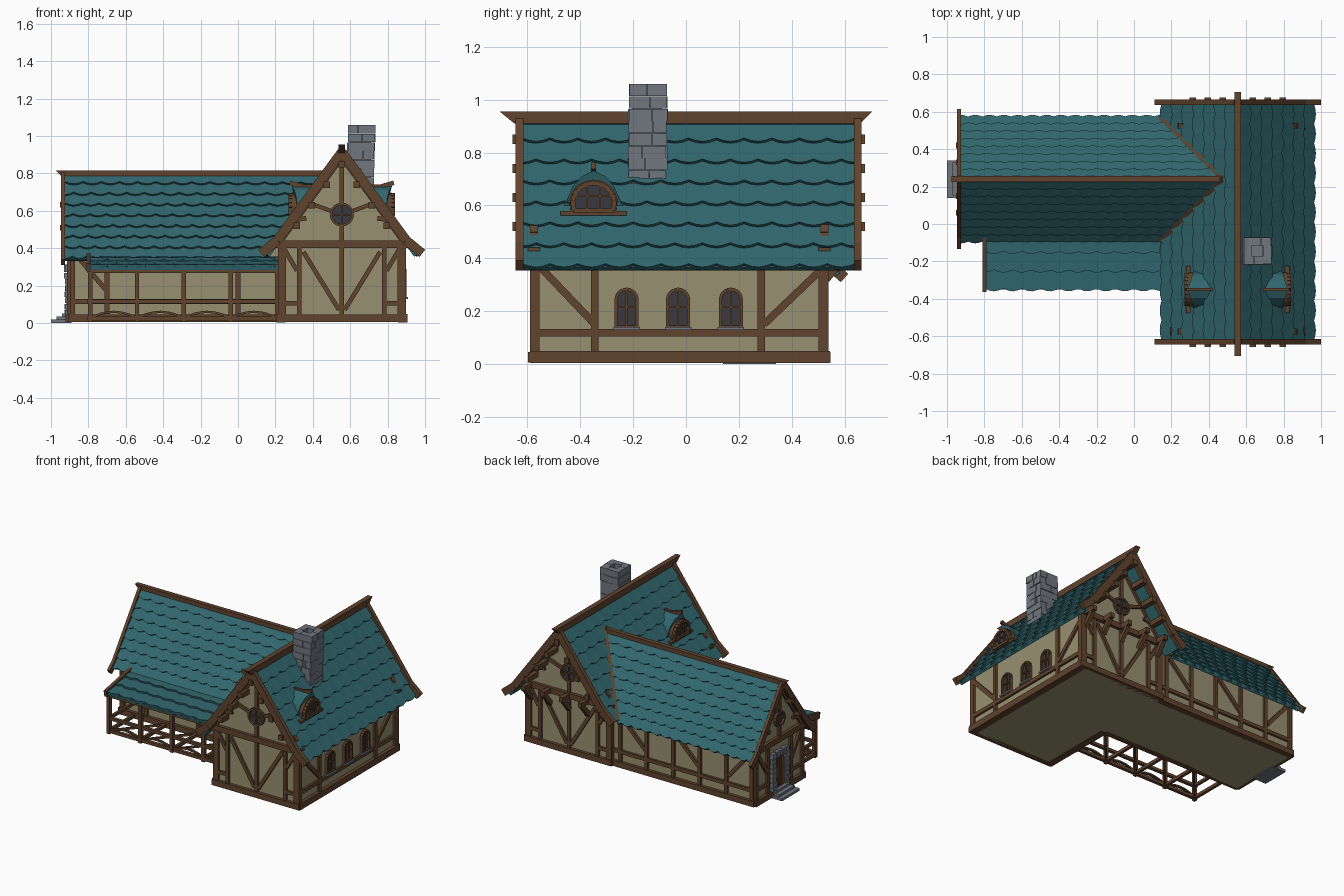
import bpy, bmesh, math, random
from mathutils import Vector as V, Matrix

if "Cube" in bpy.data.objects:
    bpy.data.objects.remove(bpy.data.objects["Cube"])

random.seed(4)
COL = {"wood": (.115, .056, .026), "tile": (.03, .135, .155), "cream": (.31, .28, .165),
       "stone": (.165, .18, .21), "glass": (.042, .04, .048)}
MATS = {}
for k, c in COL.items():
    MATS[k] = bpy.data.materials.new(k)
    MATS[k].diffuse_color = (*c, 1)
G = {}


def grp(name, mat):
    return G.setdefault((name, mat), bmesh.new())


def beam(g, a, b, w, h, up=(0, 0, 1)):
    """Box from a to b; h is its size along 'up', w across."""
    a, b, up = V(a), V(b), V(up)
    x = (b - a).normalized()
    if abs(x.dot(up)) > .98:
        up = V((0, 1, 0))
    y = up.cross(x).normalized()
    z = x.cross(y)
    m = Matrix((x * (b - a).length, y * w, z * h)).transposed().to_4x4()
    bmesh.ops.create_cube(g, size=1, matrix=Matrix.Translation((a + b) / 2) @ m)


def box(g, lo, hi):
    s = V(hi) - V(lo)
    bmesh.ops.create_cube(g, size=1, matrix=Matrix.Translation((V(lo) + V(hi)) / 2) @ Matrix.Diagonal((*s, 1)))


def prism(g, pts, vec):
    a = [g.verts.new(V(p)) for p in pts]
    b = [g.verts.new(V(p) + V(vec)) for p in pts]
    g.faces.new(a)
    g.faces.new(b[::-1])
    for i in range(len(a)):
        j = (i + 1) % len(a)
        g.faces.new((a[i], b[i], b[j], a[j]))


def timbers(g, place, nrm, segs, w=.03, d=.03):
    for u, v, s, t in segs:
        beam(g, place(u, v), place(s, t), w, d, nrm)


def chain(g, place, nrm, pts, w, d, closed=False):
    ends = pts[1:] + (pts[:1] if closed else [])
    timbers(g, place, nrm, [(*p, *q) for p, q in zip(pts, ends)], w, d)


def arc(u, v, r, a0, a1, n):
    return [(u + r * math.cos(math.radians(a0 + (a1 - a0) * i / n)),
             v + r * math.sin(math.radians(a0 + (a1 - a0) * i / n))) for i in range(n + 1)]


def pane(name, place, nrm, pts, mull, w=.013):
    """Glass pane with a frame and glazing bars."""
    n = V(nrm)
    prism(grp(name + "_glass", "glass"), [V(place(*p)) + n * .006 for p in pts], -n * .02)
    f = grp(name + "_frames", "wood")
    chain(f, place, nrm, pts, w, .04, True)
    timbers(f, place, nrm, mull, .008, .03)


def round_window(place, nrm, u, v, r):
    pane("round_window", place, nrm, arc(u, v, r, 0, 337.5, 15), [(u - r, v, u + r, v), (u, v - r, u, v + r)])


def slope(name, o, along, down, L, S, rows, tile, cut=0):
    """Roof slope of overlapping courses with scalloped lower edges."""
    g, o, al, dn = grp(name + "_tiles", "tile"), V(o), V(along).normalized(), V(down).normalized()
    n = al.cross(dn)
    if n.z < 0:
        n = -n
    N = round(L / tile) * 4
    for r in range(rows):
        cols = []
        for i in range(N + 1):
            t = i / N
            wave = .016 * abs(math.sin(math.pi * (t * L / tile + r % 2 * .5)))
            d0, d1 = r * S / rows, (r + 1) * S / rows - .008 + wave
            p0, p1 = [o + al * t * (L - cut * d) + dn * d for d in (d0, d1)]
            cols.append([g.verts.new(p) for p in (p0, p1 + n * .014, p1 - n * .008)])
        for a, b in zip(cols, cols[1:]):
            for k in (0, 1):
                f = g.faces.new((a[k], a[k + 1], b[k + 1], b[k]))
                f.normal_update()
                if f.normal.dot(n + dn) < 0:
                    f.normal_flip()
    prism(grp(name + "_deck", "tile"), [o, o + al * L, o + al * (L - cut * S) + dn * S, o + dn * S], -n * .018)


wood = grp("wall_timbers", "wood")
trim = grp("roof_trim", "wood")

# plastered walls
CX, CY = .555, .24
prism(grp("main_walls", "cream"), [(.23, -.575, .005), (.88, -.575, .005), (.88, -.575, .43), (CX, -.575, .89), (.23, -.575, .43)], (0, 1.1, 0))
prism(grp("wing_walls", "cream"), [(-.9, -.03, .005), (-.9, .51, .005), (-.9, .51, .4), (-.9, CY, .77), (-.9, -.03, .4)], (1.14, 0, 0))

# roof slopes
for s in (-1, 1):
    slope("main_roof", (CX, -.62, .92), (0, 1, 0), (s * .405, 0, -.56), 1.26, .685, 7, .105)
    slope("wing_roof", (-.925, CY, .80), (1, 0, 0), (0, s * .33, -.46), 1.395, .562, 8, .1, .583)
    beam(trim, (.145, CY + s * .325, .355), (.475, CY, .81), .022, .03)       # valley boards
slope("porch_roof", (-.8, -.05, .357), (1, 0, 0), (0, -.29, -.055), 1.02, .305, 3, .1)

# ridge beams with raked ends
prism(trim, [(CX - .018, -.65, .91), (CX - .018, .66, .91), (CX - .018, .705, .955), (CX - .018, -.705, .955)], (.036, 0, 0))
prism(trim, [(-.945, CY - .016, .785), (.48, CY - .016, .785), (.48, CY - .016, .815), (-.975, CY - .016, .815)], (0, .032, 0))

# barge boards and purlin ends
for s in (-1, 1):
    for y, e in ((-.63, -1), (.65, 1)):
        P = lambda u, v: (CX + s * u, y, v)
        chain(trim, P, (0, 1, 0), [(0, .915), (.345, .442), (.43, .372)], .05, .03)
        for dx in (.0, .08, .16, .24):
            z = .85 - 1.375 * dx
            beam(trim, P(dx, z)[:1] + (e * .56, z), (CX + s * dx, y + e * .027, z), .035, .035)
    Q = lambda u, v: (-.935, CY + s * u, v)
    chain(trim, Q, (1, 0, 0), [(0, .795), (.3, .378), (.36, .325)], .042, .022)
    for dy in (.09, .18):
        beam(trim, (-.86, CY + s * dy, .755 - 1.36 * dy), (-.953, CY + s * dy, .755 - 1.36 * dy), .03, .03)
beam(trim, (-.8, -.36, .297), (-.8, -.06, .355), .022, .045)

# main gables, front and back
half = [(.33, .03, .33, .42), (.31, .04, .31, .42), (.228, .03, .228, .42), (.228, .105, .33, .105), (.205, .38, .015, .07), (.24, .28, .31, .4)]
for y, e in ((-.575, -1), (.525, 1)):
    nrm = (0, 1, 0)
    P = lambda u, v: (CX + u, y, v)
    timbers(wood, P, nrm, [(-.345, .025, .345, .025), (-.36, .42, .36, .42)], .04, .045)
    timbers(wood, P, nrm, [(0, .03, 0, .53), (0, .64, 0, .87)], .025)
    for s in (-1, 1):
        timbers(wood, P, nrm, [(s * a, b, s * c, d) for a, b, c, d in half], .024)
        chain(wood, P, nrm, [(s * u, v) for u, v in arc(.19, .425, .135, 0, 90, 6)], .025, .03)
        timbers(wood, P, nrm, [(s * .06, .6, s * .17, .64), (0, .88, s * .34, .415)], .022)
    round_window(P, (0, e, 0), 0, .58, .058)
for i in range(5):      # brackets under the back gable
    x = CX - .3 + i * .15
    beam(wood, (x, .52, .42), (x, .625, .42), .03, .035)
    beam(wood, (x, .53, .32), (x, .60, .405), .028, .03)

# long side walls of the main block
for x, e in ((.88, 1), (.23, -1)):
    P = lambda u, v: (x, u, v)
    nrm = (e, 0, 0)
    ys = (-.568, -.345, .285, .515) if e > 0 else (-.568, -.345, -.06)
    timbers(wood, P, nrm, [(-.59, .026, ys[-1] + .03, .026)], .045, .05)
    timbers(wood, P, nrm, [(y, .03, y, .41) for y in ys] + [(-.57, .118, ys[-1], .118), (-.56, .375, -.35, .155)], .028)
P = lambda u, v: (.88, u, v)
timbers(wood, P, (1, 0, 0), [(.295, .15, .515, .36)], .028)
for y in (-.225, -.03, .17):        # arched windows
    pts = [(y - .04, .14)] + [(y + .04, .14)] + arc(y, .243, .04, 0, 180, 8)
    pane("side_window", P, (1, 0, 0), pts, [(y, .14, y, .28), (y, .215, y, .28), (y - .04, .215, y + .04, .215)], .012)
    box(grp("window_sills", "stone"), (.875, y - .05, .128), (.91, y + .05, .139))

# wing walls
for y, xs in ((.51, (-.885, -.68, -.47, -.26, -.05, .16)), (-.03, (-.885, -.7, -.29, .0))):
    P = lambda u, v: (u, y, v)
    timbers(wood, P, (0, 1, 0), [(-.91, .025, .22, .025)], .04, .045)
    timbers(wood, P, (0, 1, 0), [(x, .03, x, .39) for x in xs] + [(-.89, .115, .22, .115), (-.87, .37, -.7, .17)], .026)
timbers(wood, lambda u, v: (u, .51, v), (0, 1, 0), [(-.05, .17, .15, .37), (-.47, .17, -.27, .37)], .026)
P = lambda u, v: (-.9, u, v)
timbers(wood, P, (1, 0, 0), [(-.04, .39, .52, .39), (-.04, .025, .52, .025)], .04, .045)
for s in (-1, 1):
    timbers(wood, P, (1, 0, 0), [(CY + s * a, b, CY + s * c, d) for a, b, c, d in
            ((.26, .03, .26, .4), (.13, .03, .13, .39), (.13, .115, .26, .115), (.25, .37, .14, .2), (0, .76, .27, .39))], .026)
    chain(wood, P, (1, 0, 0), [(CY + s * u, v) for u, v in arc(.15, .39, .09, 0, 90, 5)], .02, .03)
timbers(wood, P, (1, 0, 0), [(CY, .4, CY, .48), (CY, .58, CY, .76)], .024)
round_window(P, (-1, 0, 0), CY, .53, .05)

# doorway with stone surround and steps
stone = grp("door_stones", "stone")
box(grp("door", "wood"), (-.912, .185, .04), (-.89, .295, .27))
for y in (.215, .24, .265):
    box(grp("door_planks", "wood"), (-.916, y - .01, .045), (-.9, y + .01, .265))
for s in (-1, 1):
    for k in range(7):
        r = random.uniform(0, .008)
        box(stone, (-.922 - r, CY + s * .072 - .018 - r, .04 + k * .033), (-.89, CY + s * .072 + .018 + r, .07 + k * .033))
for k in range(5):
    box(stone, (-.925 - k % 2 * .006, .15 + k * .037, .272), (-.89, .184 + k * .037, .308 + k % 2 * .006))
for k in range(3):
    box(grp("door_steps", "stone"), (-1 + k * .03, .14 + k * .012, 0), (-.89, .34 - k * .012, .018 + k * .016))

# porch frame
porch = grp("porch_frame", "wood")
xs = [-.79 + .25 * i for i in range(5)]
for x in xs:
    box(porch, (x - .012, -.342, .005), (x + .012, -.318, .29))
    for z in (.025, .285):
        beam(porch, (x, -.33, z), (x, -.03, z + (z > .1) * .035), .02, .022)
beam(porch, (xs[0], -.33, .115), (xs[0], -.03, .115), .018, .02)
for z, h in ((.025, .022), (.115, .02), (.283, .03)):
    beam(porch, (-.805, -.33, z), (.23, -.33, z), .022, h)
P = lambda u, v: (u, -.33, v)
for a, b in zip(xs, xs[1:]):
    chain(porch, P, (0, 1, 0), [(a + (b - a) * t / 6, .03 + .03 * math.sin(math.pi * t / 6)) for t in range(7)], .012, .016)
    beam(porch, (a, -.33, .025), (b, -.04, .025), .014, .014)

# dormers on both slopes of the main roof
bell = [(.16, .0), (.125, .018), (.1, .06), (.08, .11), (.045, .15), (0, .172)]
for s in (-1, 1):
    D = lambda x, u, v: (CX + s * x, -.35 + u, .56 + v)
    prof = [(-u, v) for u, v in bell] + [(u, v) for u, v in bell[-2::-1]]
    prism(grp("dormer_roofs", "tile"), [D(.268 - .05 * abs(u) / .16, u, v) for u, v in prof], (-s * .16, 0, 0))
    P = lambda u, v: D(.265, u, v)
    pts = [(-.075, .02), (.075, .02)] + arc(0, .045, .08, 10, 170, 10)
    prism(grp("dormer_fronts", "wood"), [P(u * 1.15, v * 1.1) for u, v in pts], (-s * .06, 0, 0))
    pane("dormer_window", P, (s, 0, 0), pts, [(-.025, .02, -.025, .12), (.025, .02, .025, .12), (-.075, .075, .075, .075)], .018)
    beam(trim, D(.262, -.125, .01), D(.262, .125, .01), .03, .016)
    beam(trim, D(.115, 0, .17), D(.22, 0, .172), .016, .018)
    beam(trim, D(.21, 0, .17), D(.278, 0, .19), .018, .024)

# chimney of irregular stones around a hollow flue
ch = grp("chimney", "stone")
for k in range(9):
    z = .64 + k * .0467
    w, t, cx, cy = .071, .042, .652 + k * .001, -.147 + k * .0004
    for q in range(4):
        R = Matrix.Translation((cx, cy, 0)) @ Matrix.Rotation(q * math.pi / 2, 4, "Z")
        sgn = 1 if k % 2 else -1
        j, m = random.uniform(0, .005), random.uniform(-.02, .02)
        for a, b in ((-w, m - .001), (m + .001, w - t)):
            o = j if a < 0 else random.uniform(0, .005)
            lo, hi = V((min(sgn * a, sgn * b), w - t, z)), V((max(sgn * a, sgn * b), w + o, z + .045))
            c, d = (lo + hi) / 2, hi - lo
            bmesh.ops.create_cube(ch, size=1, matrix=R @ Matrix.Translation(c) @ Matrix.Diagonal((*d, 1)))
box(grp("chimney_core", "stone"), (.595, -.205, .64), (.71, -.09, .98))

# turn every group into one named object
for (name, mat), bm in G.items():
    if not name.endswith("_tiles"):
        bmesh.ops.recalc_face_normals(bm, faces=bm.faces)
    me = bpy.data.meshes.new(name)
    bm.to_mesh(me)
    bm.free()
    me.materials.append(MATS[mat])
    bpy.context.scene.collection.objects.link(bpy.data.objects.new(name, me))

for m in bpy.data.materials:
    if m.users and not m.is_grease_pencil:
        m.use_nodes = True
        m.node_tree.nodes["Principled BSDF"].inputs["Base Color"].default_value = m.diffuse_color
